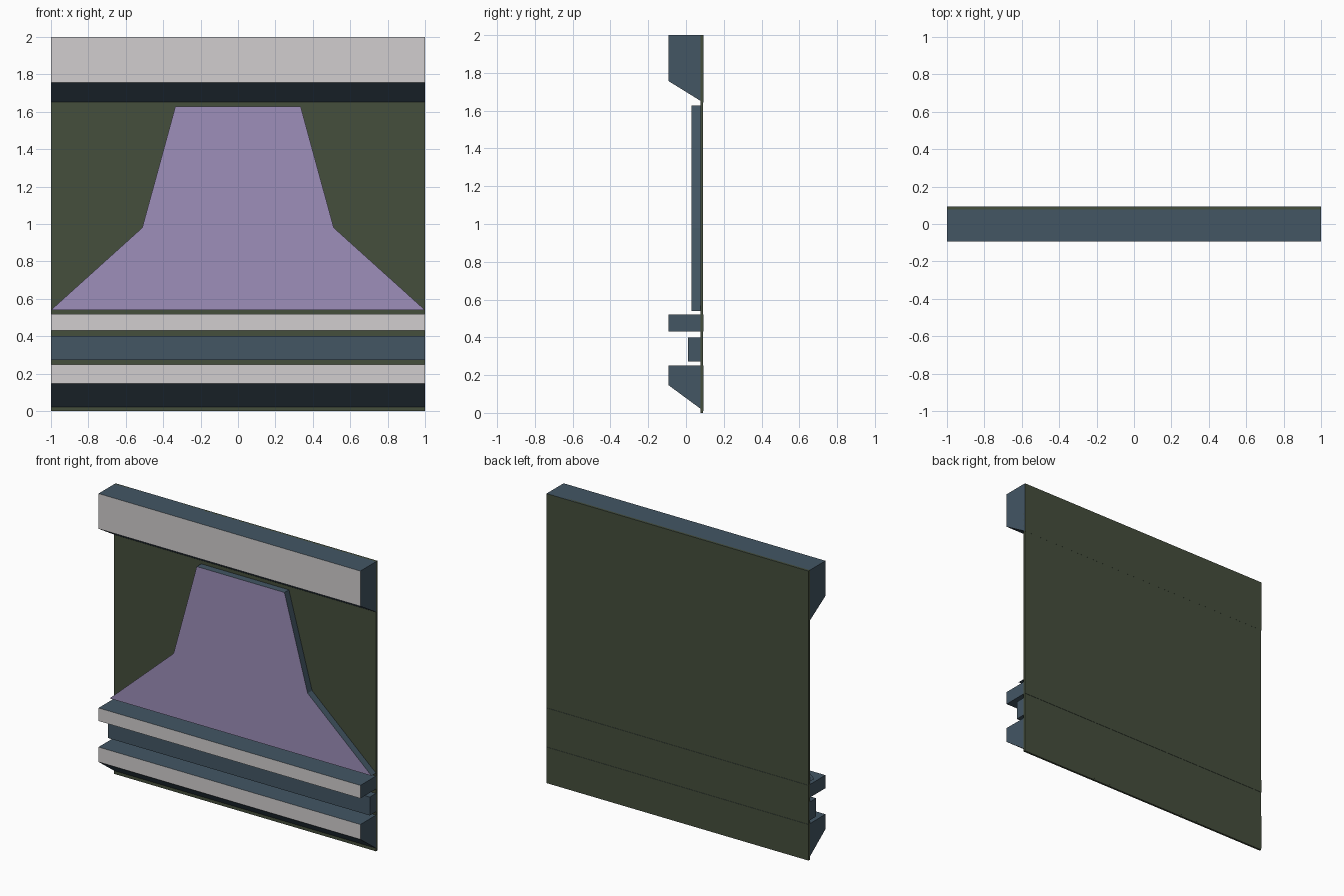
import bpy, bmesh
from mathutils import Vector

if "Cube" in bpy.data.objects:
    bpy.data.objects.remove(bpy.data.objects["Cube"])


def material(name, rgb):
    m = bpy.data.materials.new(name)
    lin = [((c / 255 + 0.055) / 1.055) ** 2.4 for c in rgb]
    m.diffuse_color = (*lin, 1)
    m.use_nodes = True
    m.node_tree.nodes["Principled BSDF"].inputs["Base Color"].default_value = m.diffuse_color
    return m


SLATE = material("slate blue", (67, 86, 100))
GREY = material("light grey", (209, 206, 207))
OLIVE = material("dark olive", (69, 78, 60))
PURPLE = material("soft purple", (157, 143, 186))


def prism(name, outline, direction, side, front=None, back=None):
    """Extrude a closed outline; colour front and back faces by direction."""
    bm = bmesh.new()
    face = bm.faces.new([bm.verts.new(p) for p in outline])
    ext = bmesh.ops.extrude_face_region(bm, geom=[face], use_keep_orig=True)
    moved = [v for v in ext["geom"] if isinstance(v, bmesh.types.BMVert)]
    bmesh.ops.translate(bm, verts=moved, vec=Vector(direction))
    bmesh.ops.recalc_face_normals(bm, faces=bm.faces[:])
    for f in bm.faces:
        f.material_index = 1 if f.normal.y < -0.99 else 2 if f.normal.y > 0.99 else 0
    mesh = bpy.data.meshes.new(name)
    bm.to_mesh(mesh)
    bm.free()
    for m in (side, front or side, back or side):
        mesh.materials.append(m)
    obj = bpy.data.objects.new(name, mesh)
    bpy.context.collection.objects.link(obj)
    return obj


def rail(name, profile, front=None, back=None, side=SLATE):
    """Full-width bar from a (y, z) profile."""
    return prism(name, [(-1, y, z) for y, z in profile], (2, 0, 0), side, front, back)


def rect(y0, y1, z0, z1):
    return [(y0, z0), (y1, z0), (y1, z1), (y0, z1)]


F, B = -0.093, 0.093   # front and back of the rails
P0, P1 = 0.077, 0.091  # thin back panel

# Back panel
rail("back_panel", rect(P0, P1, 0, 2), side=OLIVE)

# Rails, the top and bottom ones with sloping undersides
rail("top_rail", [(F, 2), (B, 2), (B, 1.642), (F, 1.757)], GREY, OLIVE)
rail("middle_rail", rect(F, B, 0.43, 0.52), GREY, OLIVE)
rail("bottom_rail", [(F, 0.25), (B, 0.25), (B, 0.01), (F, 0.147)], GREY, OLIVE)

# Recessed strip between the lower rails
rail("recessed_strip", rect(0.01, 0.082, 0.273, 0.4))

# Flared raised plate, mirrored about x = 0
half = [(1, 0.54), (0.512, 0.98), (0.335, 1.628)]
shape = half + [(-x, z) for x, z in reversed(half)]
prism("flared_plate", [(x, 0.028, z) for x, z in shape], (0, 0.052, 0), SLATE, PURPLE)
